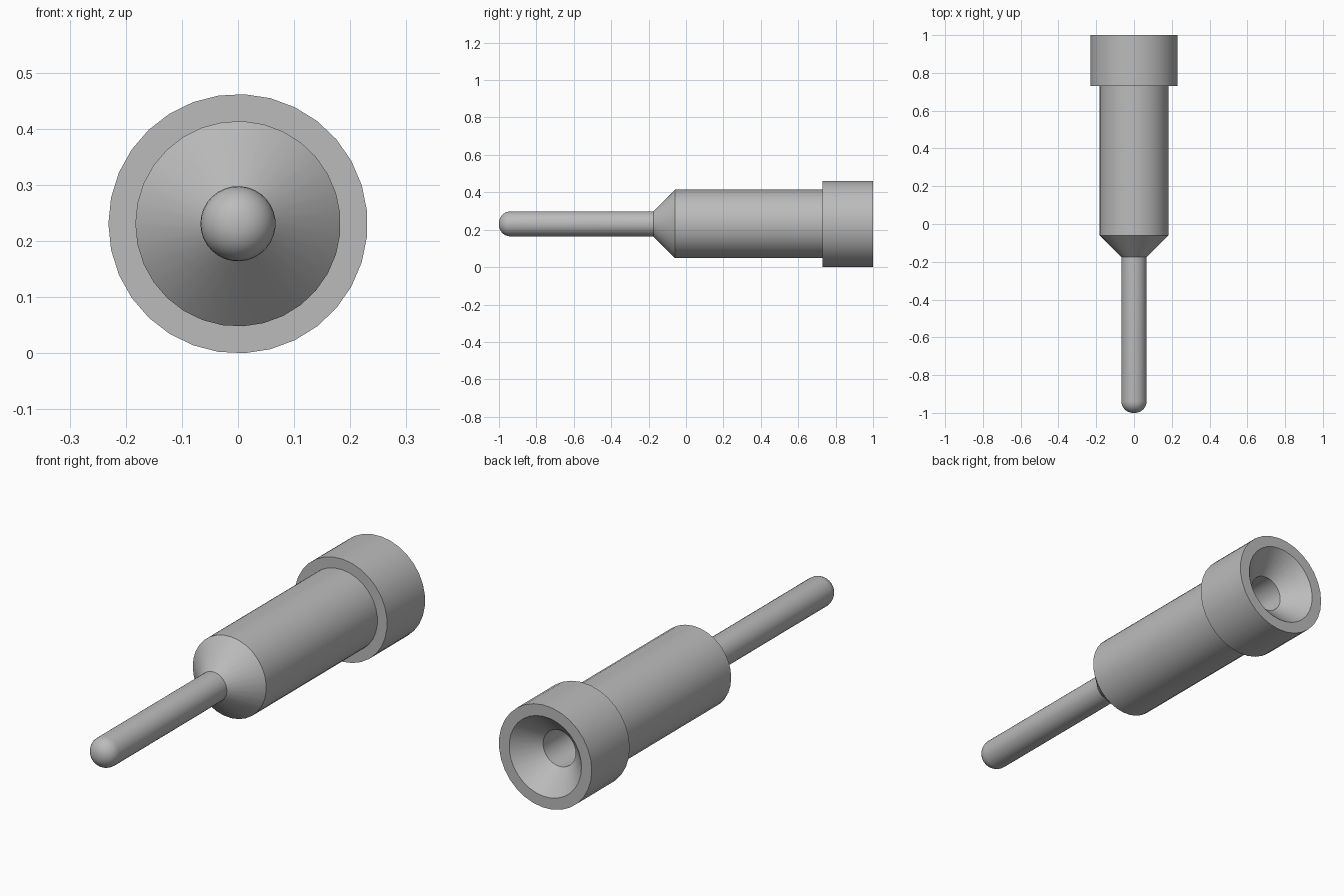
import bpy, bmesh
from math import sin, cos, pi, radians
from mathutils import Vector

cube = bpy.data.objects.get("Cube")
if cube:
    bpy.data.objects.remove(cube, do_unlink=True)

SIDES = 31
COLLAR_R, BODY_R, PIN_R = 0.231, 0.183, 0.067
MOUTH_R, BORE_R = 0.18, 0.081
AXIS_Z = COLLAR_R

metal = bpy.data.materials.new("grey_metal")
metal.use_nodes = True
grey = (0.5, 0.5, 0.5, 1)
metal.diffuse_color = grey
metal.node_tree.nodes["Principled BSDF"].inputs["Base Color"].default_value = grey


def lathe(name, profile):
    """Revolve (radius, y) points around the long axis."""
    bm = bmesh.new()
    verts = [bm.verts.new((-r, y, 0)) for r, y in profile]
    edges = [bm.edges.new(pair) for pair in zip(verts, verts[1:])]
    bmesh.ops.spin(bm, geom=verts + edges, cent=(0, 0, 0), axis=(0, 1, 0),
                   angle=2 * pi, steps=SIDES, use_merge=True)
    bmesh.ops.remove_doubles(bm, verts=bm.verts, dist=0.0001)
    bmesh.ops.recalc_face_normals(bm, faces=bm.faces)
    bmesh.ops.translate(bm, verts=bm.verts, vec=Vector((0, 0, AXIS_Z)))
    mesh = bpy.data.meshes.new(name)
    bm.to_mesh(mesh)
    bm.free()
    mesh.materials.append(metal)
    obj = bpy.data.objects.new(name, mesh)
    bpy.context.collection.objects.link(obj)
    bpy.ops.object.select_all(action='DESELECT')
    obj.select_set(True)
    bpy.context.view_layer.objects.active = obj
    bpy.ops.object.shade_smooth_by_angle(angle=radians(30))
    return obj


# Rounded pin tip
FILLET = 0.062
tip = [(PIN_R - FILLET + FILLET * sin(a), -1 + FILLET - FILLET * cos(a))
       for a in (i * pi / 16 for i in range(9))]

# Pin, tapered shoulder, barrel, collar, then the countersunk bore
outside = [(PIN_R, -0.175), (BODY_R, -0.06), (BODY_R, 0.73),
           (COLLAR_R, 0.73), (COLLAR_R, 1)]
socket = [(MOUTH_R, 1), (BORE_R, 0.9), (BORE_R, 0), (0, 0)]

lathe("pin_with_socket_barrel", [(0, -1)] + tip + outside + socket)
